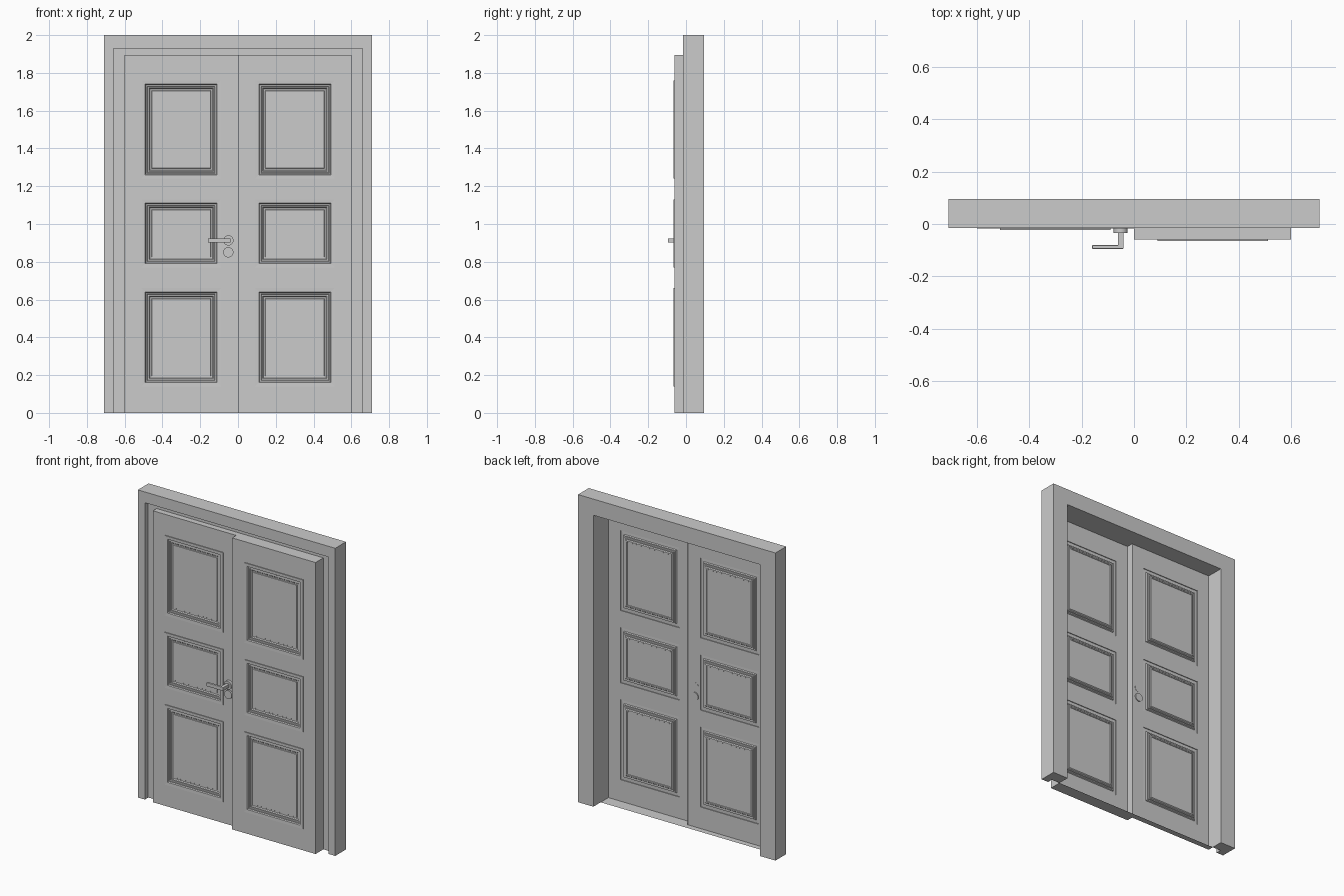
import bpy, bmesh, math
from mathutils import Matrix, Vector

if "Cube" in bpy.data.objects:
    bpy.data.objects.remove(bpy.data.objects["Cube"])


def finish(name, bm):
    bmesh.ops.remove_doubles(bm, verts=bm.verts, dist=1e-5)
    bmesh.ops.recalc_face_normals(bm, faces=bm.faces)
    me = bpy.data.meshes.new(name)
    bm.to_mesh(me)
    bm.free()
    ob = bpy.data.objects.new(name, me)
    bpy.context.collection.objects.link(ob)
    return ob


def quad(bm, pts):
    return bm.faces.new([bm.verts.new(p) for p in pts])


# Door frame: rebated profile (half width, top, y) swept round a U
def door_frame():
    prof = [(.71, 2, -.015), (.66, 1.93, -.015), (.66, 1.93, .02),
            (.6, 1.895, .02), (.6, 1.895, .095), (.71, 2, .095)]
    bm = bmesh.new()
    stations = [[bm.verts.new((s * w, y, t * up)) for w, t, y in prof]
                for s, up in ((-1, 0), (-1, 1), (1, 1), (1, 0))]
    n = len(prof)
    for a, b in zip(stations, stations[1:]):
        for i in range(n):
            j = (i + 1) % n
            bm.faces.new((a[i], a[j], b[j], b[i]))
    bm.faces.new(stations[0])
    bm.faces.new(stations[-1])
    finish("door_frame", bm)


# Moulding section round each panel: (inset, depth behind leaf face)
MOULDING = [(0, 0), (0, -.005), (.02, -.004), (.024, .003), (.031, .003),
            (.034, .009), (.041, .009), (.046, .015), (.054, .015), (.056, .012)]
PANELS = [(.14, .66), (.77, 1.13), (1.24, 1.76)]
TOP = 1.895


# Door leaf: open-backed pressed sheet with moulded panels and returned edges
def door_leaf(name, side, y0, inner_return):
    bm = bmesh.new()
    xs = [0, .09, .512, .6]
    zs = [0] + [z for p in PANELS for z in p] + [TOP]

    def rect(x0, x1, z0, z1, y):
        return [Vector((side * x, y, z)) for x, z in
                ((x0, z0), (x1, z0), (x1, z1), (x0, z1))]

    for i in range(3):
        for j in range(len(zs) - 1):
            cell = (xs[i], xs[i + 1], zs[j], zs[j + 1])
            if not (i == 1 and j % 2 == 1):
                quad(bm, rect(*cell, y0))
                continue
            rings = [rect(cell[0] + d, cell[1] - d, cell[2] + d, cell[3] - d, y0 + h)
                     for d, h in MOULDING]
            for a, b in zip(rings, rings[1:]):
                for k in range(4):
                    m = (k + 1) % 4
                    quad(bm, (a[k], a[m], b[m], b[k]))
            quad(bm, rings[-1])
    # returned edges: bottom, outer, top and (optional) meeting edge
    c = rect(0, .6, 0, TOP, y0)
    for k in range(4):
        depth = inner_return if k == 3 else .02
        if depth is None:
            continue
        a, b = c[k], c[(k + 1) % 4]
        quad(bm, (a, b, Vector((b.x, depth, b.z)), Vector((a.x, depth, a.z))))
    finish(name, bm)


def cylinder(name, x, z, r, y0, y1):
    bm = bmesh.new()
    mat = Matrix.Translation((x, (y0 + y1) / 2, z)) @ Matrix.Rotation(math.pi / 2, 4, 'X')
    bmesh.ops.create_cone(bm, cap_ends=True, segments=32, radius1=r, radius2=r,
                          depth=abs(y1 - y0), matrix=mat)
    ob = finish(name, bm)
    bpy.context.view_layer.objects.active = ob
    ob.select_set(True)
    bpy.ops.object.shade_smooth_by_angle()
    ob.select_set(False)


# Lever: L-shaped bar in plan, extruded vertically
def lever(z0, z1):
    plan = [(-.062, -.03), (-.062, -.081), (-.16, -.081), (-.16, -.095),
            (-.04, -.095), (-.04, -.03)]
    bm = bmesh.new()
    f = bm.faces.new([bm.verts.new((x, y, z0)) for x, y in plan])
    ext = bmesh.ops.extrude_face_region(bm, geom=[f], use_keep_orig=True)
    vs = [v for v in ext['geom'] if isinstance(v, bmesh.types.BMVert)]
    bmesh.ops.translate(bm, verts=vs, vec=(0, 0, z1 - z0))
    ob = finish("handle_lever", bm)
    bev = ob.modifiers.new("soft_edges", 'BEVEL')
    bev.width = .002
    bev.segments = 2


door_frame()
door_leaf("left_leaf", -1, -.018, None)
door_leaf("right_leaf", 1, -.06, -.015)
cylinder("handle_rose", -.051, .913, .027, -.035, -.017)
cylinder("keyhole_rose", -.051, .85, .027, -.03, -.012)
lever(.901, .924)
